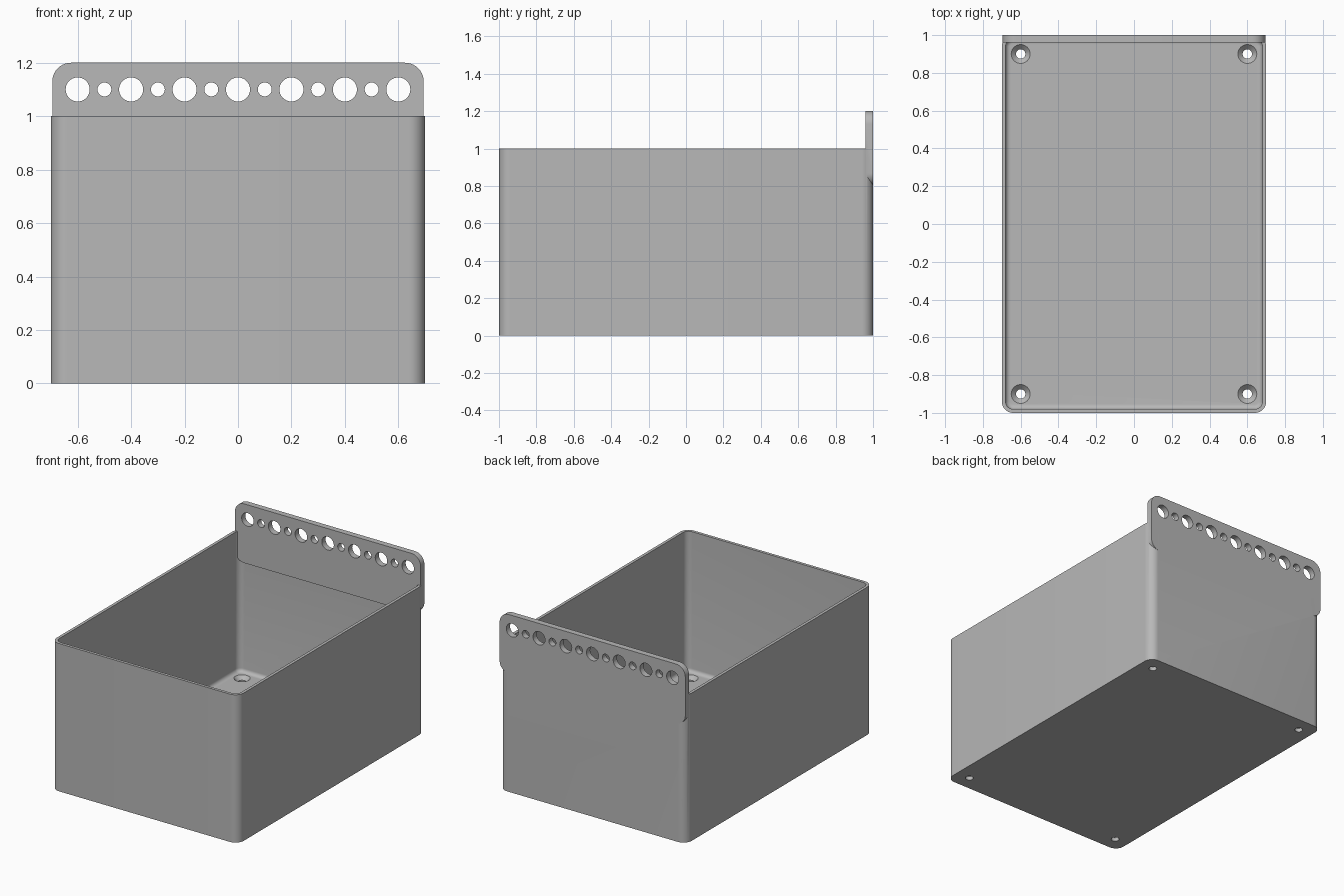
import bpy, bmesh, math
from mathutils import Matrix, Vector

cube = bpy.data.objects.get("Cube")
if cube:
    bpy.data.objects.remove(cube, do_unlink=True)

grey = bpy.data.materials.new("light grey plastic")
grey.use_nodes = True
grey.diffuse_color = (0.48, 0.48, 0.48, 1)
grey.node_tree.nodes["Principled BSDF"].inputs["Base Color"].default_value = grey.diffuse_color


def rounded_ring(w, d, r, z, steps=10):
    """Rounded rectangle outline, counter-clockwise, at height z."""
    pts = []
    for i, (sx, sy) in enumerate([(1, 1), (-1, 1), (-1, -1), (1, -1)]):
        for k in range(steps + 1):
            a = math.pi / 2 * (i + k / steps)
            pts.append(Vector((sx * (w / 2 - r) + r * math.cos(a),
                               sy * (d / 2 - r) + r * math.sin(a), z)))
    return pts


def circle_ring(r, z, steps=40):
    return [Vector((r * math.cos(math.tau * k / steps),
                    r * math.sin(math.tau * k / steps), z)) for k in range(steps)]


def loft(name, rings, matrix=Matrix()):
    """Closed solid through matching outlines, lowest first."""
    bm = bmesh.new()
    loops = [[bm.verts.new(matrix @ p) for p in ring] for ring in rings]
    n = len(loops[0])
    bm.faces.new(loops[0][::-1])
    bm.faces.new(loops[-1])
    for low, high in zip(loops, loops[1:]):
        for k in range(n):
            bm.faces.new((low[k], low[(k + 1) % n], high[(k + 1) % n], high[k]))
    mesh = bpy.data.meshes.new(name)
    bm.to_mesh(mesh)
    bm.free()
    mesh.materials.append(grey)
    obj = bpy.data.objects.new(name, mesh)
    bpy.context.collection.objects.link(obj)
    return obj


def combine(target, other, operation):
    """Apply a boolean and discard the helper."""
    mod = target.modifiers.new("combine", "BOOLEAN")
    mod.operation, mod.object, mod.solver = operation, other, "EXACT"
    bpy.context.view_layer.objects.active = target
    bpy.ops.object.modifier_apply(modifier=mod.name)
    bpy.data.objects.remove(other, do_unlink=True)


WALL, FLOOR, FILLET, CORNER = 0.02, 0.05, 0.025, 0.06

# Outer body of the bin
storage_bin = loft("storage_bin", [rounded_ring(1.4, 2, CORNER, z) for z in (0, 1)])

# Hollow with a rounded edge around the floor
rings = []
for k in range(7):
    a = math.pi / 2 * k / 6
    inset = WALL + FILLET * (1 - math.sin(a))
    rings.append(rounded_ring(1.4 - 2 * inset, 2 - 2 * inset, CORNER - inset,
                              FLOOR + FILLET * (1 - math.cos(a))))
inset = WALL
rings.append(rounded_ring(1.4 - 2 * inset, 2 - 2 * inset, CORNER - inset, 1.1))
combine(storage_bin, loft("hollow_cutter", rings), "DIFFERENCE")

# Hanging plate along the back, standing above the rim
upright = Matrix.Translation((0, 1, 1)) @ Matrix.Rotation(math.pi / 2, 4, "X")
plate = loft("hanging_plate", [rounded_ring(1.39, 0.4, 0.07, z) for z in (0, 0.04)], upright)

# Row of alternating large and small holes
for i in range(13):
    r = 0.045 if i % 2 == 0 else 0.026
    place = Matrix.Translation((-0.6 + 0.1 * i, 0, 0.1))
    cutter = loft("hole_cutter", [circle_ring(r, z) for z in (-0.1, 0.1)], place @ upright)
    combine(plate, cutter, "DIFFERENCE")
combine(storage_bin, plate, "UNION")

# Countersunk screw holes in the floor corners
for x in (-0.6, 0.6):
    for y in (-0.9, 0.9):
        screw = [circle_ring(0.025, -0.05), circle_ring(0.025, FLOOR - 0.025),
                 circle_ring(0.05, FLOOR), circle_ring(0.05, FLOOR + 0.02)]
        combine(storage_bin, loft("screw_cutter", screw, Matrix.Translation((x, y, 0))), "DIFFERENCE")

# Smooth rounded surfaces, sharp rims
bpy.ops.object.select_all(action="DESELECT")
storage_bin.select_set(True)
bpy.context.view_layer.objects.active = storage_bin
bpy.ops.object.shade_smooth_by_angle(angle=math.radians(30))
